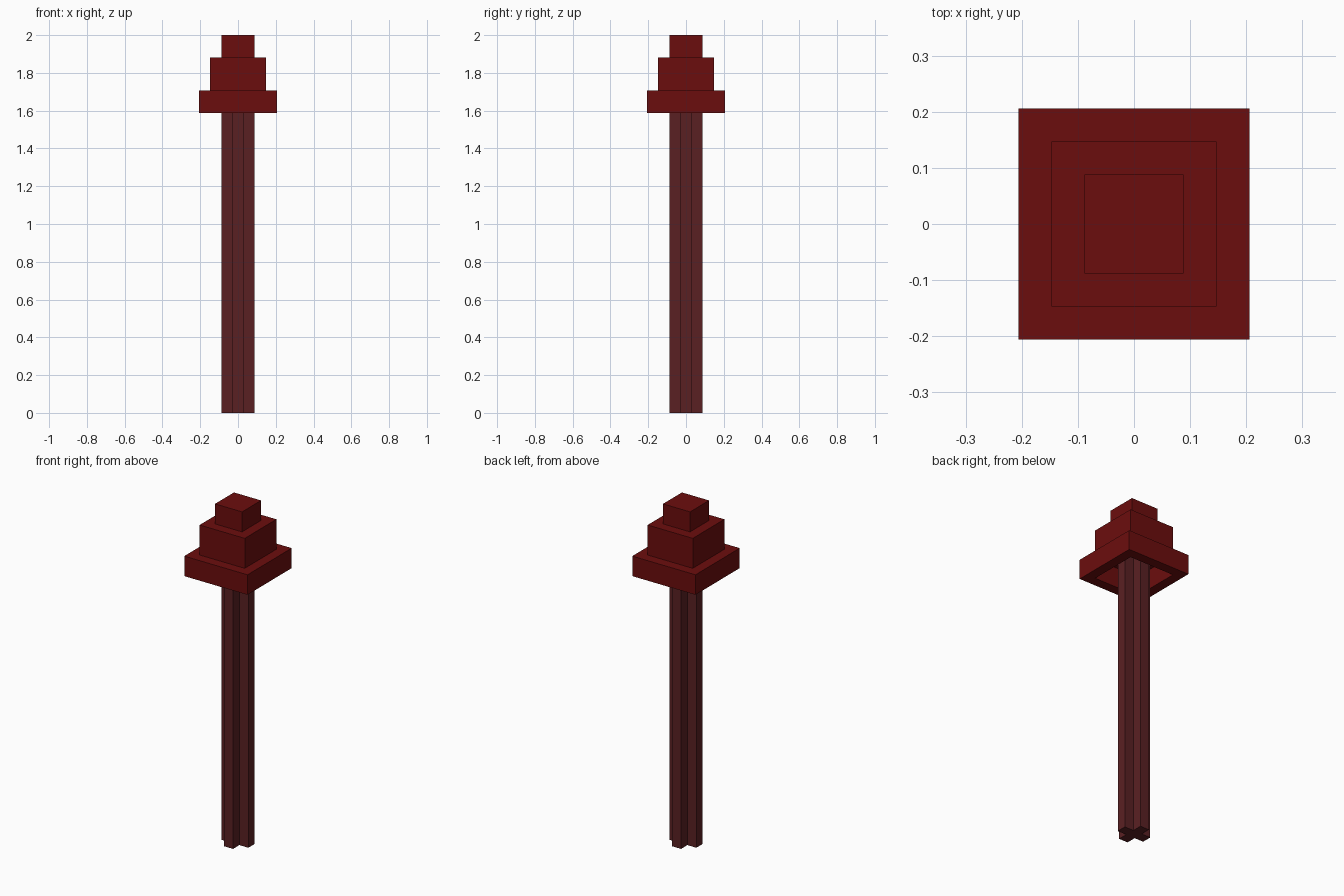
import bpy, bmesh
from mathutils import Matrix, Vector

cube = bpy.data.objects.get("Cube")
if cube:
    bpy.data.objects.remove(cube, do_unlink=True)

U = 2 / 34  # one block of the grid


def make_material(name, color):
    mat = bpy.data.materials.new(name)
    mat.use_nodes = True
    mat.diffuse_color = color
    bsdf = next(n for n in mat.node_tree.nodes if n.type == 'BSDF_PRINCIPLED')
    bsdf.inputs["Base Color"].default_value = color
    bsdf.inputs["Roughness"].default_value = 0.9
    return mat


def quarter_turns(points):
    """Repeat a corner outline four times around the z axis."""
    return [Matrix.Rotation(k * 1.5707963, 3, 'Z') @ Vector(p)
            for k in range(4) for p in points]


def loft(name, rings, mat, cap_top=True):
    """Join matching outlines with flat faces and close the ends."""
    bm = bmesh.new()
    loops = [[bm.verts.new(p * U) for p in ring] for ring in rings]
    n = len(loops[0])
    for a, b in zip(loops, loops[1:]):
        for i in range(n):
            j = (i + 1) % n
            bm.faces.new((a[i], a[j], b[j], b[i]))
    bm.faces.new(loops[0][::-1])
    top = bm.faces.new(loops[-1])
    bmesh.ops.recalc_face_normals(bm, faces=bm.faces)
    if not cap_top:
        bmesh.ops.delete(bm, geom=[top], context='FACES_ONLY')
    mesh = bpy.data.meshes.new(name)
    bm.to_mesh(mesh)
    bm.free()
    mesh.materials.append(mat)
    obj = bpy.data.objects.new(name, mesh)
    bpy.context.collection.objects.link(obj)
    return obj


cap_red = make_material("deep red", (0.148, 0.004, 0.004, 1))
stem_brown = make_material("dark reddish brown", (0.102, 0.0145, 0.0165, 1))

# Stepped cap, hollow under its lowest tier: half width and height
profile = [(2.5, 29), (2.5, 27), (3.5, 27), (3.5, 29),
           (2.5, 29), (2.5, 32), (1.5, 32), (1.5, 34)]
loft("stepped_cap", [quarter_turns([(r, r, z)]) for r, z in profile], cap_red)

# Stem with a plus-shaped section, running up to the cap's hollow
loft("stem", [quarter_turns([(1.5, -0.5, z), (1.5, 0.5, z), (0.5, 0.5, z)])
              for z in (0, 29)], stem_brown, cap_top=False)
